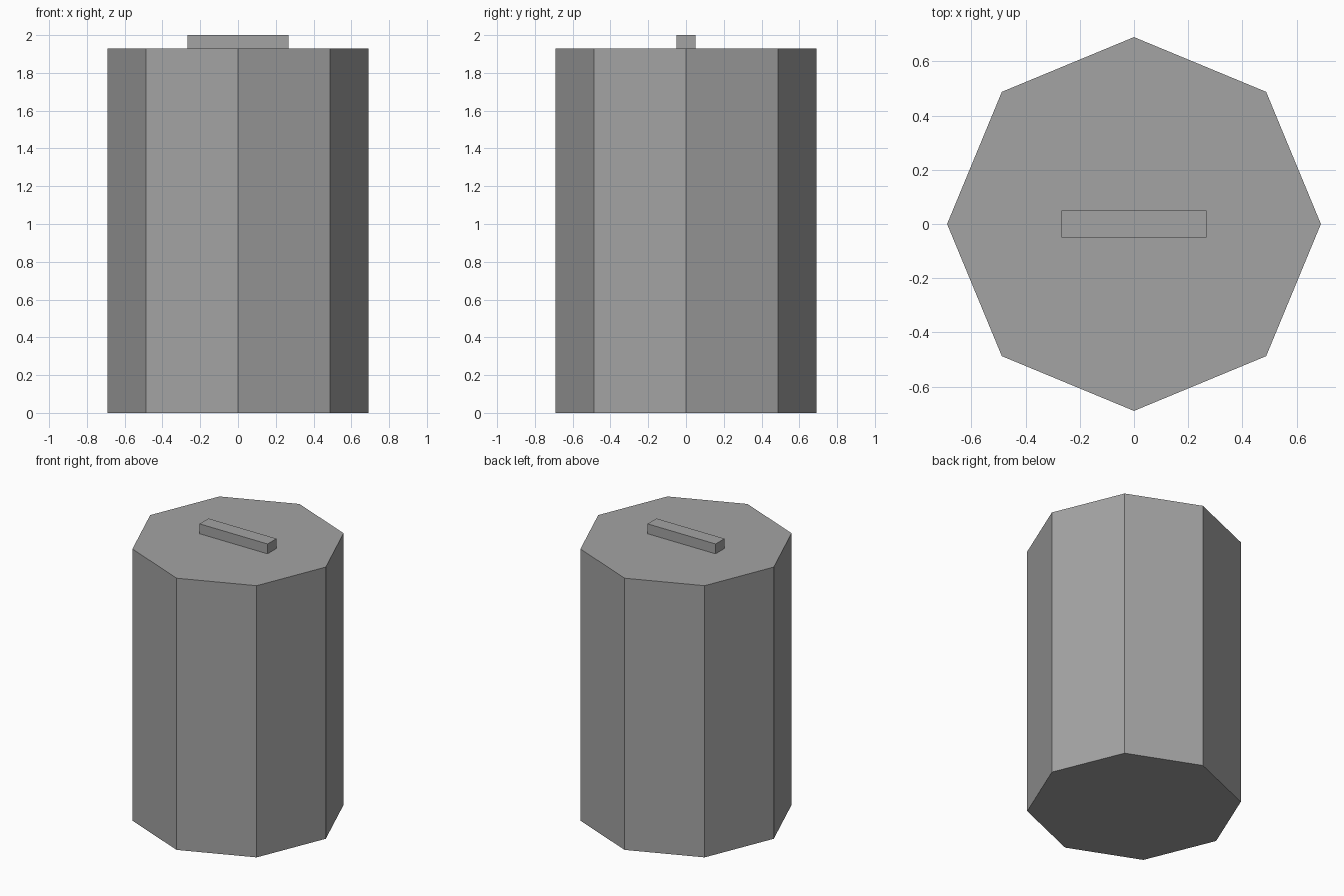
import bpy
import bmesh
from mathutils import Matrix

cube = bpy.data.objects.get("Cube")
if cube:
    bpy.data.objects.remove(cube, do_unlink=True)

RADIUS = 0.69
SEAM = 1.81      # bottom of the lid
LID_TOP = 1.93
TOP = 2.0

grey = bpy.data.materials.new("plain grey")
grey.use_nodes = True
colour = (0.37, 0.37, 0.37, 1)
grey.diffuse_color = colour
grey.node_tree.nodes["Principled BSDF"].inputs["Base Color"].default_value = colour


def add_part(name, bm):
    mesh = bpy.data.meshes.new(name)
    bm.to_mesh(mesh)
    bm.free()
    mesh.materials.append(grey)
    part = bpy.data.objects.new(name, mesh)
    bpy.context.collection.objects.link(part)
    return part


def octagon(name, low, high):
    bm = bmesh.new()
    bmesh.ops.create_cone(bm, cap_ends=True, segments=8, radius1=RADIUS,
                          radius2=RADIUS, depth=high - low,
                          matrix=Matrix.Translation((0, 0, (low + high) / 2)))
    return add_part(name, bm)


def box(name, size, centre):
    bm = bmesh.new()
    bmesh.ops.create_cube(bm, size=1, matrix=Matrix.Translation(centre)
                          @ Matrix.Diagonal((*size, 1)))
    return add_part(name, bm)


# Eight-sided container with a flush lid
octagon("bin_body", 0, SEAM)
octagon("lid", SEAM, LID_TOP)

# Bar handle across the lid
box("lid_handle", (0.535, 0.1, TOP - LID_TOP), (0, 0, (TOP + LID_TOP) / 2))
